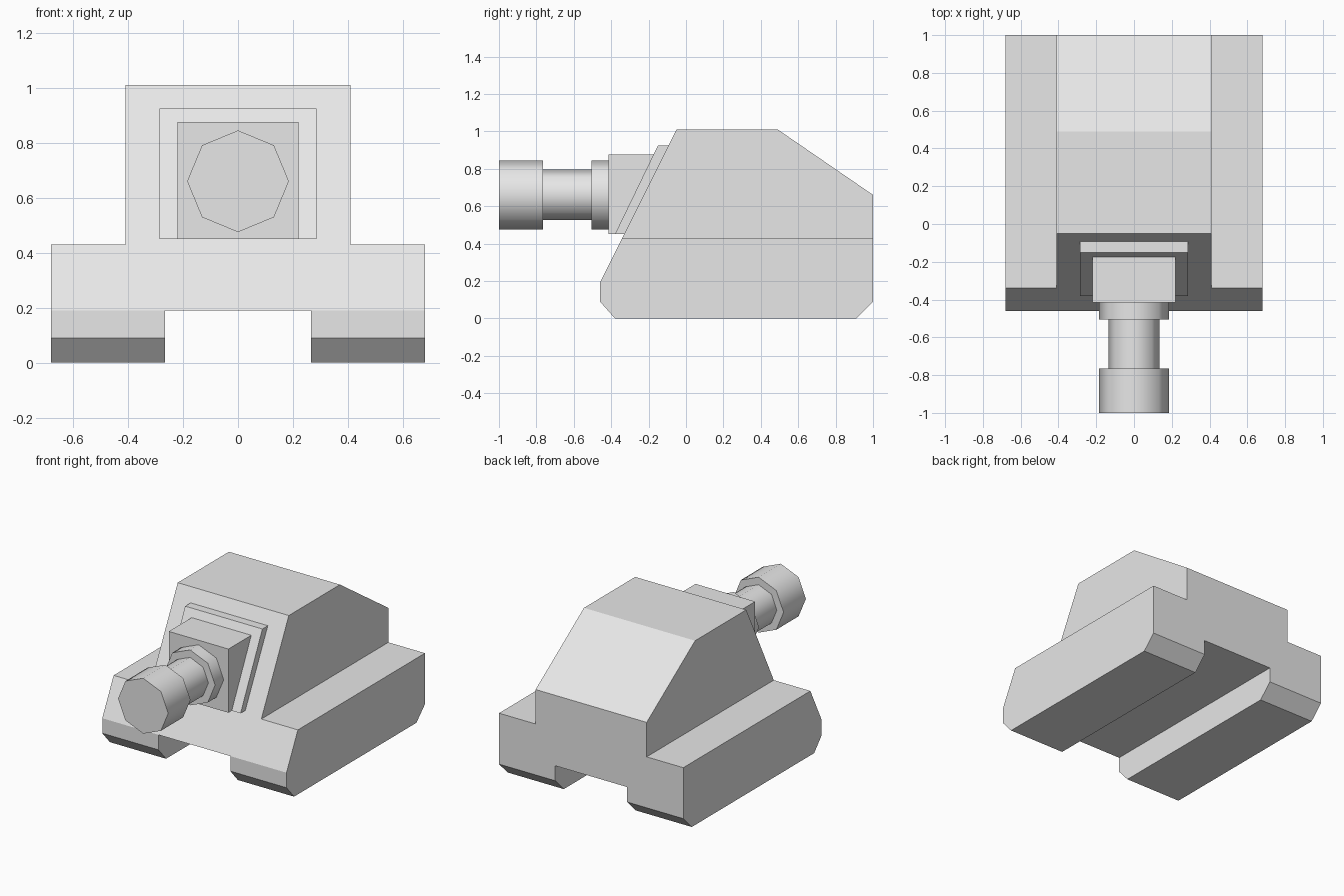
import bpy
import bmesh
import math
from mathutils import Vector

if "Cube" in bpy.data.objects:
    bpy.data.objects.remove(bpy.data.objects["Cube"], do_unlink=True)

# Single flat grey for everything
grey = bpy.data.materials.new("light grey")
grey.use_nodes = True
grey.diffuse_color = (0.8, 0.8, 0.8, 1)
grey.node_tree.nodes["Principled BSDF"].inputs["Base Color"].default_value = (0.8, 0.8, 0.8, 1)


def finish(bm, name):
    bmesh.ops.recalc_face_normals(bm, faces=bm.faces[:])
    mesh = bpy.data.meshes.new(name)
    bm.to_mesh(mesh)
    bm.free()
    mesh.materials.append(grey)
    obj = bpy.data.objects.new(name, mesh)
    bpy.context.collection.objects.link(obj)
    return obj


def extrude(points, offset):
    """Extruded solid from a closed outline of 3D points."""
    bm = bmesh.new()
    face = bm.faces.new([bm.verts.new(p) for p in points])
    ext = bmesh.ops.extrude_face_region(bm, geom=[face])["geom"]
    verts = [g for g in ext if isinstance(g, bmesh.types.BMVert)]
    bmesh.ops.translate(bm, verts=verts, vec=offset)
    # keep the starting cap so the solid is closed
    if face.is_valid is False or not any(
            all(abs((v.co - Vector(p)).length) < 1e-6 for v, p in zip(f.verts, points))
            for f in bm.faces if len(f.verts) == len(points)):
        bmesh.ops.holes_fill(bm, edges=[e for e in bm.edges if e.is_boundary], sides=0)
    return bm


def side_prism(name, profile, half_width):
    """Extrude a (y, z) side profile across x."""
    bm = extrude([(-half_width, y, z) for y, z in profile], (2 * half_width, 0, 0))
    return finish(bm, name)


# Hull: stepped front outline run along y, then sloped ends sliced off
half = [(0.265, 0.19), (0.265, 0.0), (0.68, 0.0), (0.68, 0.43), (0.41, 0.43), (0.41, 1.01)]
outline = half + [(-x, z) for x, z in reversed(half)]
hull = extrude([(x, -0.46, z) for x, z in outline], (0, 1.46, 0))
slices = [  # two (y, z) points on each cutting plane
    ((-0.46, 0.19), (-0.05, 1.01)),   # front glacis
    ((0.49, 1.01), (1.0, 0.66)),      # rear slope
    ((1.0, 0.09), (0.91, 0.0)),       # rear lower chamfer
    ((-0.38, 0.0), (-0.46, 0.09)),    # front lower chamfer
]
for (y0, z0), (y1, z1) in slices:
    normal = Vector((0, -(z1 - z0), y1 - y0)).normalized()   # points outwards
    bmesh.ops.bisect_plane(hull, geom=hull.verts[:] + hull.edges[:] + hull.faces[:], dist=1e-5,
                           plane_co=(0, y0, z0), plane_no=normal, clear_outer=True)
    bmesh.ops.holes_fill(hull, edges=[e for e in hull.edges if e.is_boundary], sides=0)
finish(hull, "hull")

# Gun mounting plate and block, both lying against the glacis
side_prism("mount_plate", [(-0.38, 0.45), (-0.15, 0.925), (-0.092, 0.925), (-0.33, 0.45)], 0.285)
side_prism("mount_block", [(-0.415, 0.45), (-0.415, 0.875), (-0.17, 0.875), (-0.375, 0.45)], 0.22)

# Eight-sided barrel: muzzle, sleeve and collar turned from one profile
steps = [(-1.0, 0.185), (-0.765, 0.185), (-0.765, 0.135),
         (-0.505, 0.135), (-0.505, 0.185), (-0.41, 0.185)]
bm = bmesh.new()
rings = [[bm.verts.new((r * math.sin(i * math.tau / 8), y, 0.66 + r * math.cos(i * math.tau / 8)))
          for i in range(8)] for y, r in steps]
for a, b in zip(rings, rings[1:]):
    for i in range(8):
        j = (i + 1) % 8
        bm.faces.new((a[i], a[j], b[j], b[i]))
bm.faces.new(rings[0])
bm.faces.new(rings[-1])
barrel = finish(bm, "gun_barrel")
bpy.ops.object.select_all(action="DESELECT")
barrel.select_set(True)
bpy.context.view_layer.objects.active = barrel
bpy.ops.object.shade_smooth_by_angle(angle=math.radians(60))
